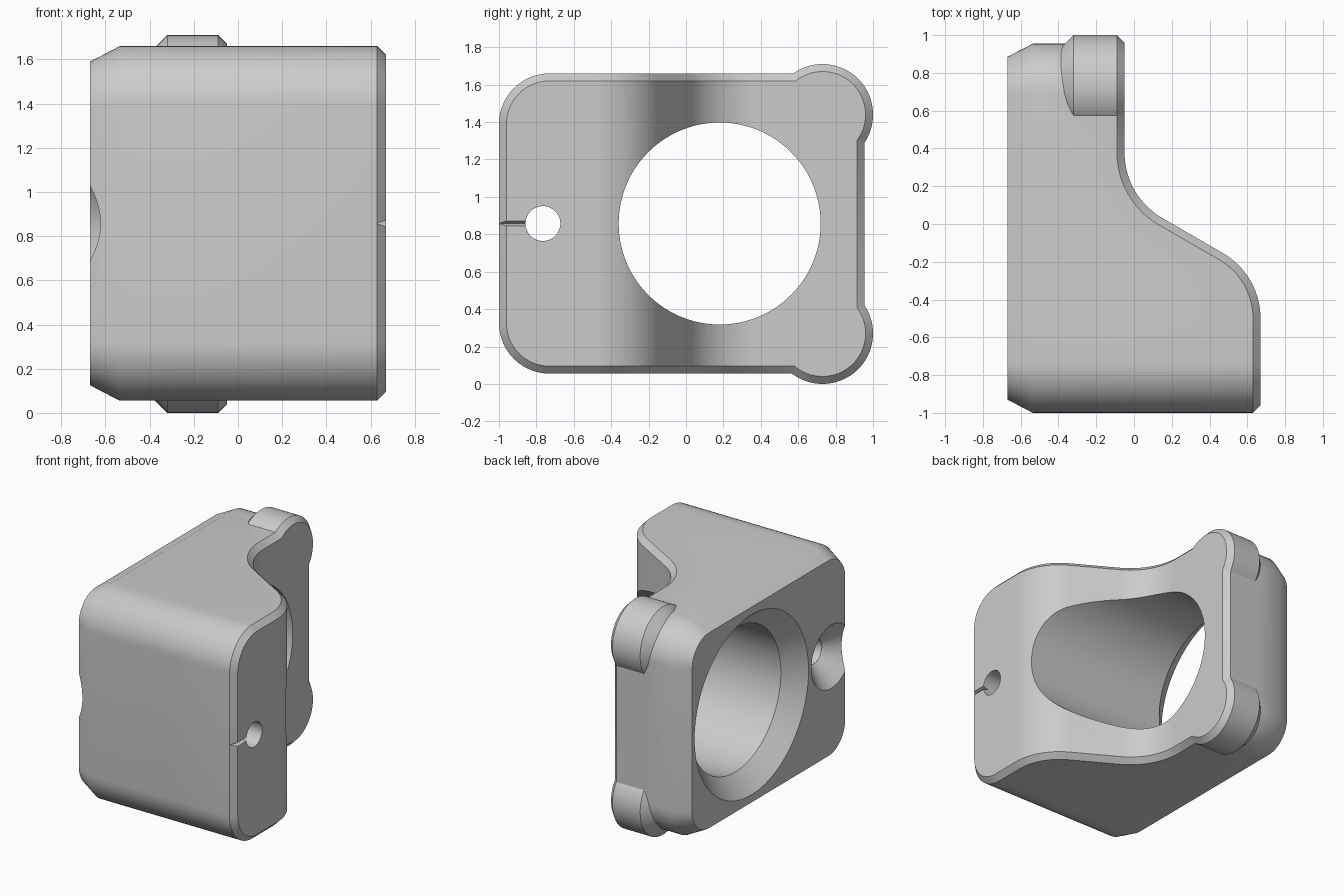
import bpy, bmesh
from math import sin, cos, pi, radians
from mathutils import Vector

if "Cube" in bpy.data.objects:
    bpy.data.objects.remove(bpy.data.objects["Cube"])

MID_Z = 0.8575             # height of the symmetry plane
HALF_H = 0.8025            # half height of the block
FRONT, BACK = -1.0, 0.955  # y limits of the block
LOW_X, STEP_X, TOP_X = -0.67, -0.05, 0.67
CORNER, BEVEL, BLEND = 0.27, 0.04, 0.4

grey = bpy.data.materials.new("plain_grey")
grey.use_nodes = True
colour = (0.6, 0.6, 0.6, 1)
grey.diffuse_color = colour
grey.node_tree.nodes["Principled BSDF"].inputs["Base Color"].default_value = colour


def make_object(name, rings, close=True):
    """Skin a list of equal vertex rings and cap both ends."""
    bm = bmesh.new()
    loops = [[bm.verts.new(p) for p in ring] for ring in rings]
    n = len(loops[0])
    for a, b in zip(loops, loops[1:]):
        for i in range(n):
            j = (i + 1) % n
            bm.faces.new((a[i], a[j], b[j], b[i]))
    bm.faces.new(loops[0])
    if close:
        bm.faces.new(loops[-1])
    else:  # curved cap: strips between mirrored halves
        top = loops[-1]
        for i in range(n // 2 - 1):
            bm.faces.new((top[i], top[i + 1], top[n - 2 - i], top[n - 1 - i]))
    bmesh.ops.recalc_face_normals(bm, faces=bm.faces)
    mesh = bpy.data.meshes.new(name)
    bm.to_mesh(mesh)
    bm.free()
    mesh.materials.append(grey)
    ob = bpy.data.objects.new(name, mesh)
    bpy.context.collection.objects.link(ob)
    return ob


def turned(name, y, z, profile, sides=96):
    """Round part along x from (x, radius) pairs."""
    return make_object(name, [[(x, y + r * cos(2 * pi * i / sides), z + r * sin(2 * pi * i / sides))
                               for i in range(sides)] for x, r in profile])


def combine(target, tool, operation):
    mod = target.modifiers.new(operation.lower(), 'BOOLEAN')
    mod.operation, mod.solver, mod.object = operation, 'EXACT', tool
    bpy.context.view_layer.objects.active = target
    bpy.ops.object.modifier_apply(modifier=mod.name)
    bpy.data.objects.remove(tool)


# Upper half of the outline: each entry holds a point and two inset directions
half = []   # (x, y, h, outline normal (y, h), face normal (x, y))
STEPS = 14
for i in range(STEPS + 1):
    a = radians(90) * i / STEPS
    half.append((TOP_X, FRONT + CORNER - CORNER * cos(a), HALF_H - CORNER + CORNER * sin(a),
                 (-cos(a), sin(a)), (1, 0)))

# S-shaped step: convex arc, 30 degree slope, concave arc
bend = radians(60)
run = (TOP_X - STEP_X - 2 * BLEND * (1 - cos(bend))) / sin(bend)
c1 = Vector((TOP_X - BLEND, -0.5))
c2 = Vector((STEP_X + BLEND, c1.y + 2 * BLEND * sin(bend) + run * cos(bend)))
for centre, sign, order in ((c1, 1, range(STEPS + 1)), (c2, -1, range(STEPS, -1, -1))):
    for i in order:
        n = Vector((cos(bend * i / STEPS), sin(bend * i / STEPS)))
        p = centre + sign * BLEND * n
        half.append((p.x, p.y, HALF_H, (0, 1), (n.x, n.y)))

for i in range(STEPS + 1):
    a = radians(90) * (1 - i / STEPS)
    half.append((STEP_X, BACK - CORNER + CORNER * cos(a), HALF_H - CORNER + CORNER * sin(a),
                 (cos(a), sin(a)), (1, 0)))


def full(points):
    return ([(x, y, MID_Z + h) for x, y, h in points]
            + [(x, y, MID_Z - h) for x, y, h in reversed(points)])


# Main block: tapered rear rim, straight walls, bevelled curved face
block = make_object("mount_block", [
    full([(LOW_X, y - 0.07 * o[0], h - 0.07 * o[1]) for x, y, h, o, f in half]),
    full([(LOW_X + 0.135, y, h) for x, y, h, o, f in half]),
    full([(x - BEVEL * f[0], y - BEVEL * f[1], h) for x, y, h, o, f in half]),
    full([(x, y - BEVEL * o[0], h - BEVEL * o[1]) for x, y, h, o, f in half]),
], close=False)

# Round corner lugs with a conical underside
for z in (0.27, 1.44):
    lug = turned("corner_lug", 0.73, z, [(-0.54, 0.05), (-0.32, 0.27), (STEP_X - BEVEL, 0.27),
                                         (STEP_X, 0.27 - BEVEL)])
    combine(block, lug, 'UNION')

# Large bore and small screw hole, both countersunk
for y, r, wide in ((0.18, 0.54, 0.675), (-0.765, 0.093, 0.237)):
    flare = wide - r
    cutter = turned("bore_cutter", y, MID_Z, [(LOW_X - 0.1, wide + 0.1), (LOW_X + flare, r), (1, r)])
    combine(block, cutter, 'DIFFERENCE')

# Fine V groove from the front edge to the screw hole
groove = make_object("groove_cutter", [[(TOP_X - BEVEL, y, MID_Z), (TOP_X + BEVEL, y, MID_Z + 0.028),
                                        (TOP_X + BEVEL, y, MID_Z - 0.028)] for y in (-1.1, -0.78)])
combine(block, groove, 'DIFFERENCE')

bpy.ops.object.select_all(action='DESELECT')
block.select_set(True)
bpy.context.view_layer.objects.active = block
bpy.ops.object.shade_smooth_by_angle(angle=radians(30))
